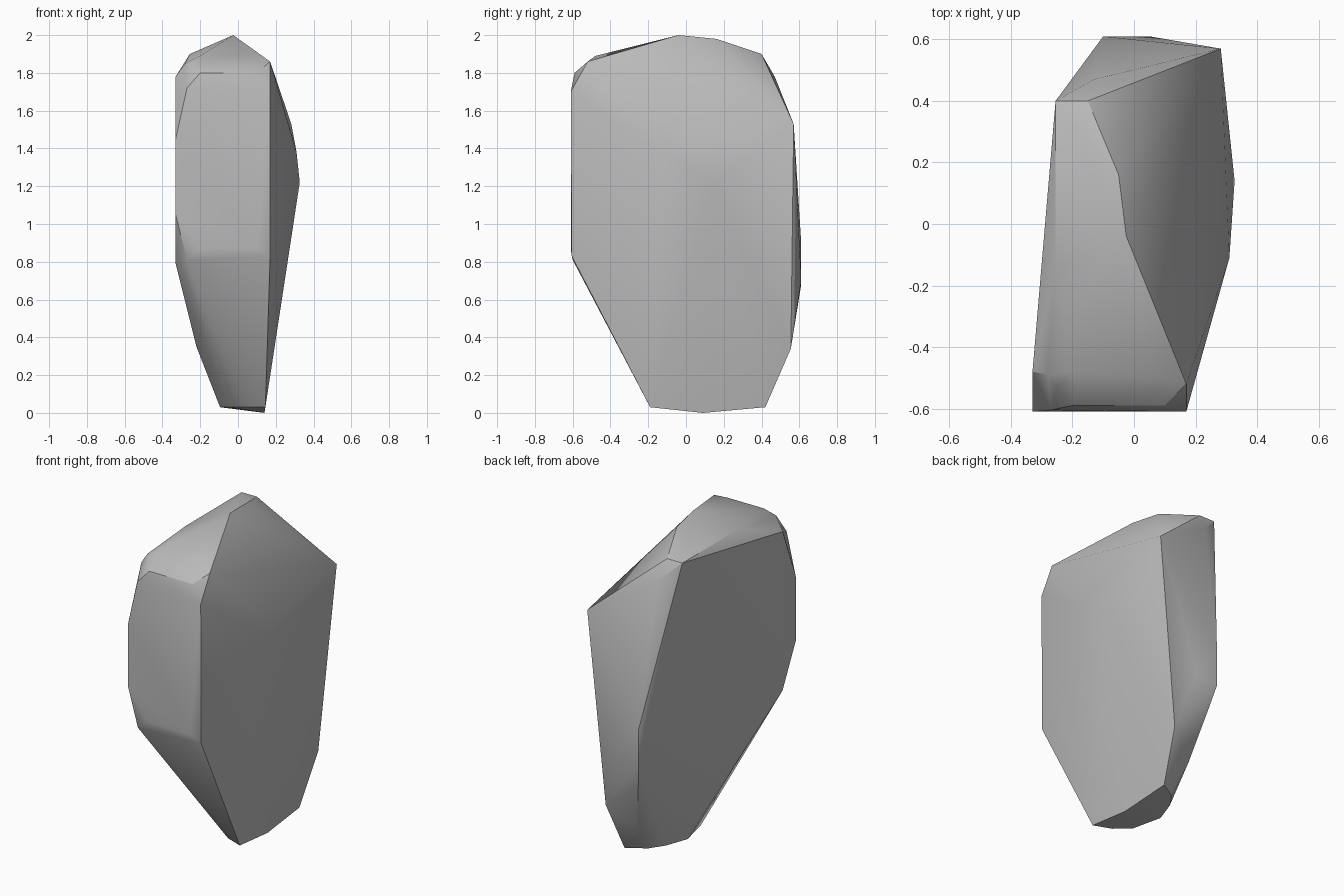
import bpy, bmesh, math

cube = bpy.data.objects.get("Cube")
if cube:
    bpy.data.objects.remove(cube, do_unlink=True)

stone = bpy.data.materials.new("grey_stone")
stone.use_nodes = True
colour = (0.5, 0.5, 0.5, 1)
stone.diffuse_color = colour
stone.node_tree.nodes["Principled BSDF"].inputs["Base Color"].default_value = colour

# Corner points of the boulder, grouped by the side they shape
front_face = [(-.33, -.61, 1.05), (-.27, -.6, .81), (-.2, -.61, .87), (.1, -.61, .87),
              (.17, -.605, .83), (.17, -.61, 1.7), (.1, -.59, 1.8), (-.2, -.59, 1.8),
              (-.27, -.605, 1.72), (-.33, -.61, 1.45)]
top_ridge = [(.17, -.52, 1.86), (-.25, -.53, 1.84), (-.28, -.49, 1.85), (-.2, -.48, 1.89),
             (.05, -.48, 1.89), (-.255, -.15, 1.9), (-.025, -.04, 2), (-.05, .16, 1.98),
             (-.15, .4, 1.9), (-.255, .4, 1.9)]
left_flank = [(.31, -.11, 1.38), (.327, .14, 1.22), (.282, .57, 1.53), (.165, .555, .34)]
right_flank = [(-.33, -.48, 1.78), (-.33, -.48, .79), (-.22, -.06, .35)]
back_edge = [(-.1, .61, .9), (-.1, .61, .68), (.05, .61, .7), (-.13, .47, 1.78),
             (-.07, .57, .53), (0, .48, .2)]
base = [(.145, -.19, .03), (.14, .09, 0), (.13, .42, .03), (.016, .35, .03),
        (-.045, .26, .03), (-.095, .12, .03), (-.05, -.075, .03), (.035, -.148, .03)]

# Wrap all corners in one faceted skin
bm = bmesh.new()
for corner in front_face + top_ridge + left_flank + right_flank + back_edge + base:
    bm.verts.new(corner)
hull = bmesh.ops.convex_hull(bm, input=bm.verts[:])
unused = {v for v in hull["geom_interior"] + hull["geom_unused"]
          if isinstance(v, bmesh.types.BMVert) and not v.link_faces}
bmesh.ops.delete(bm, geom=list(unused), context='VERTS')
bmesh.ops.recalc_face_normals(bm, faces=bm.faces[:])

mesh = bpy.data.meshes.new("boulder")
bm.to_mesh(mesh)
bm.free()
mesh.materials.append(stone)
boulder = bpy.data.objects.new("boulder", mesh)
bpy.context.collection.objects.link(boulder)

# Soft shading over shallow facets, crisp main edges
bpy.ops.object.select_all(action='DESELECT')
boulder.select_set(True)
bpy.context.view_layer.objects.active = boulder
bpy.ops.object.shade_smooth_by_angle(angle=math.radians(30))
